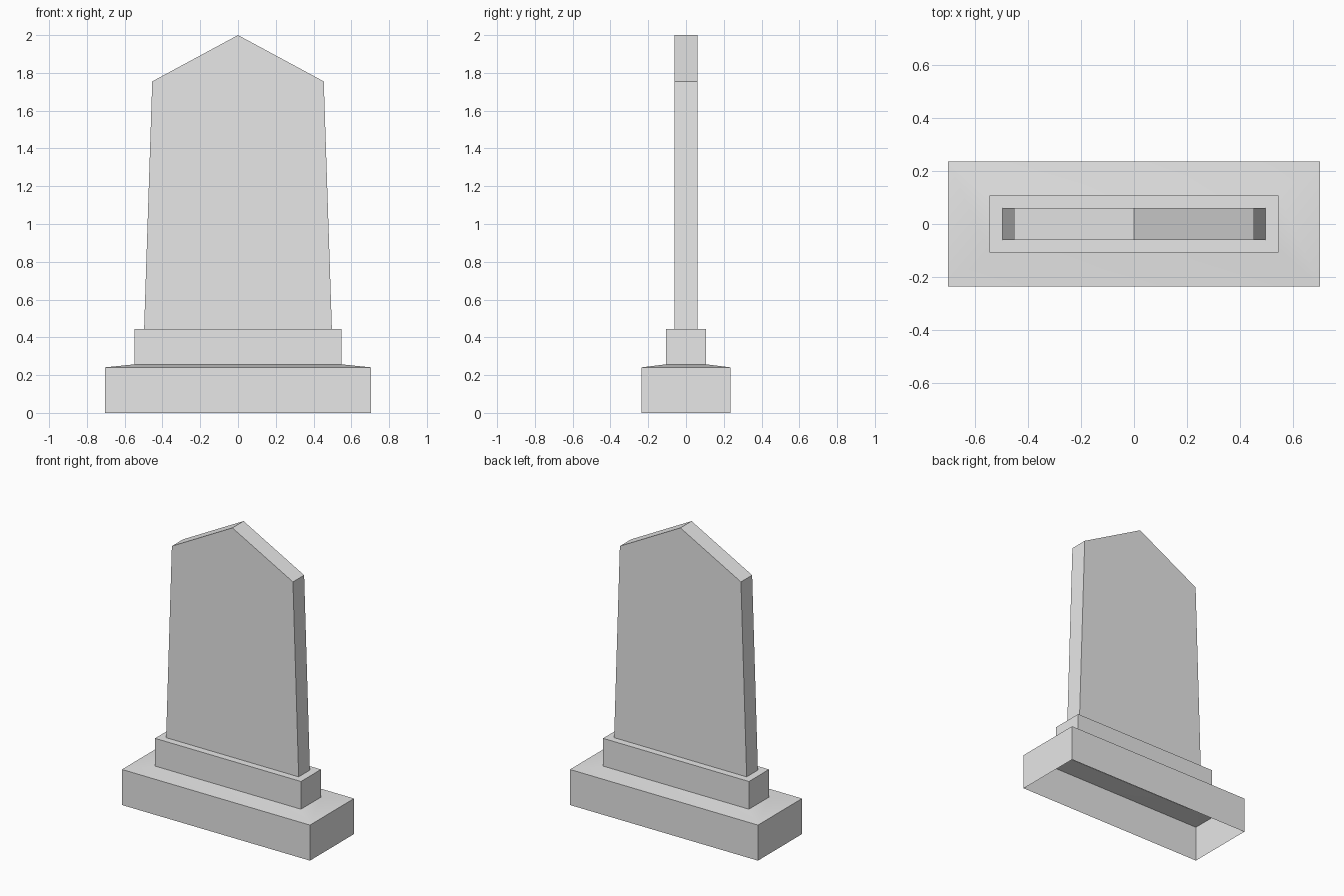
import bpy
import bmesh

cube = bpy.data.objects.get("Cube")
if cube:
    bpy.data.objects.remove(cube, do_unlink=True)

# Plain stone colour
stone = bpy.data.materials.new("grey_stone")
stone.use_nodes = True
stone.diffuse_color = (0.8, 0.8, 0.8, 1)
stone.node_tree.nodes["Principled BSDF"].inputs["Base Color"].default_value = (0.8, 0.8, 0.8, 1)


def finish(bm, name):
    bmesh.ops.recalc_face_normals(bm, faces=bm.faces)
    mesh = bpy.data.meshes.new(name)
    bm.to_mesh(mesh)
    bm.free()
    mesh.materials.append(stone)
    obj = bpy.data.objects.new(name, mesh)
    bpy.context.collection.objects.link(obj)
    bpy.ops.object.select_all(action='DESELECT')
    obj.select_set(True)
    bpy.context.view_layer.objects.active = obj
    bpy.ops.object.shade_smooth_by_angle(angle=0.5)
    return obj


def bridge(bm, a, b, closed=True):
    n = len(a)
    for i in range(n if closed else n - 1):
        j = (i + 1) % n
        bm.faces.new((a[i], a[j], b[j], b[i]))


FOOT_X, FOOT_Y, FOOT_Z = 0.497, 0.06, 0.445

# Stepped plinth: hollow shell, open underneath, ending at the slab's foot
steps = [(0.705, 0.236, 0), (0.705, 0.236, 0.241), (0.547, 0.107, 0.257),
         (0.547, 0.107, FOOT_Z), (FOOT_X, FOOT_Y, FOOT_Z)]
bm = bmesh.new()
rings = [[bm.verts.new((sx * hx, sy * hy, z))
          for sx, sy in ((-1, -1), (1, -1), (1, 1), (-1, 1))]
         for hx, hy, z in steps]
for lower, upper in zip(rings, rings[1:]):
    bridge(bm, lower, upper)
finish(bm, "stepped_plinth")

# Tapered slab with a pointed top, open where it joins the plinth
outline = [(FOOT_X, FOOT_Z), (0.454, 1.755), (0, 2), (-0.454, 1.755), (-FOOT_X, FOOT_Z)]
bm = bmesh.new()
front, back = [[bm.verts.new((x, y, z)) for x, z in outline] for y in (-FOOT_Y, FOOT_Y)]
bm.faces.new(front)
bm.faces.new(back[::-1])
bridge(bm, front, back, closed=False)
slab = finish(bm, "headstone_slab")
# The pointed top keeps crisp edges
slab.data.shade_flat()
